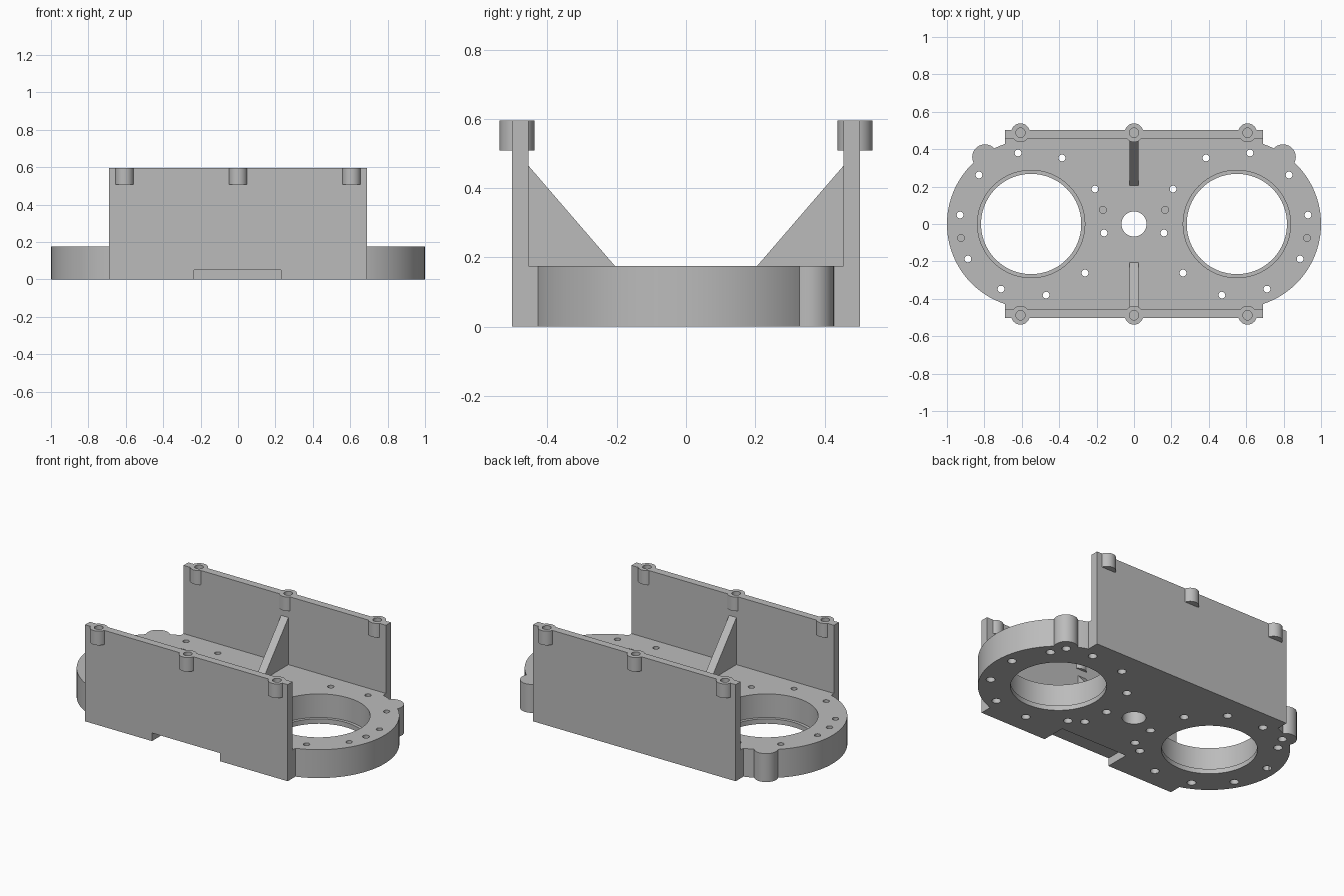
import bpy, bmesh, math
from mathutils import Matrix, Vector

old = bpy.data.objects.get("Cube")
if old:
    bpy.data.objects.remove(old, do_unlink=True)

GREY = (0.5, 0.5, 0.5, 1.0)
metal = bpy.data.materials.new("plain_grey")
metal.use_nodes = True
metal.diffuse_color = GREY
for node in metal.node_tree.nodes:
    if node.type == 'BSDF_PRINCIPLED':
        node.inputs["Base Color"].default_value = GREY

BASE_H, TOP = 0.175, 0.595
WALL_X, WALL_IN, WALL_OUT = 0.69, 0.455, 0.502
RING_X = 0.55


def finish(bm, name):
    bmesh.ops.recalc_face_normals(bm, faces=bm.faces)
    mesh = bpy.data.meshes.new(name)
    bm.to_mesh(mesh)
    bm.free()
    mesh.materials.append(metal)
    obj = bpy.data.objects.new(name, mesh)
    bpy.context.collection.objects.link(obj)
    return obj


def box(name, x0, x1, y0, y1, z0, z1):
    bm = bmesh.new()
    mid = Vector((x0 + x1, y0 + y1, z0 + z1)) / 2
    size = Matrix.Diagonal((x1 - x0, y1 - y0, z1 - z0, 1))
    bmesh.ops.create_cube(bm, size=1, matrix=Matrix.Translation(mid) @ size)
    return finish(bm, name)


def cylinders(name, points, radius, z0, z1, sides=24):
    bm = bmesh.new()
    for x, y in points:
        bmesh.ops.create_cone(bm, cap_ends=True, segments=sides, radius1=radius,
                              radius2=radius, depth=z1 - z0,
                              matrix=Matrix.Translation((x, y, (z0 + z1) / 2)))
    return finish(bm, name)


def combine(obj, tool, operation):
    mod = obj.modifiers.new("combine", 'BOOLEAN')
    mod.operation, mod.solver, mod.object = operation, 'EXACT', tool
    bpy.ops.object.select_all(action='DESELECT')
    bpy.context.view_layer.objects.active = obj
    obj.select_set(True)
    bpy.ops.object.modifier_apply(modifier=mod.name)
    bpy.data.objects.remove(tool, do_unlink=True)


def join(obj, tool):
    combine(obj, tool, 'UNION')


def cut(obj, tool):
    combine(obj, tool, 'DIFFERENCE')


def both_sides(points):
    return [(s * x, y) for x, y in points for s in (-1, 1)]


def notch():
    return box("notch", -0.235, 0.23, -0.6, -0.35, -0.05, 0.05)


def smooth(obj):
    bpy.ops.object.select_all(action='DESELECT')
    bpy.context.view_layer.objects.active = obj
    obj.select_set(True)
    bpy.ops.object.shade_smooth_by_angle(angle=math.radians(30))


# Base plate: block, two round ends and two rear lobes
base = box("base_plate", -WALL_X, WALL_X, -WALL_IN, WALL_IN, 0, BASE_H)
rings = both_sides([(RING_X, 0)])
lobes = both_sides([(0.797, 0.358)])
join(base, cylinders("round_ends", rings, 0.45, 0, BASE_H, 96))
join(base, cylinders("lobes", lobes, 0.068, 0, BASE_H, 40))

# Large stepped openings and the centre hole
cut(base, cylinders("bore", rings, 0.287, 0.03, 0.3, 96))
cut(base, cylinders("lip_bore", rings, 0.268, -0.1, 0.1, 96))
cut(base, cylinders("centre_hole", [(0, 0)], 0.067, -0.1, 0.3, 48))

# Screw holes, wider from underneath
screws = both_sides([(0.62, 0.38), (0.385, 0.353), (0.829, 0.262), (0.93, 0.048),
                     (0.888, -0.187), (0.711, -0.348), (0.47, -0.38),
                     (0.262, -0.262), (0.209, 0.187), (0.16, -0.048)])
cut(base, cylinders("screw_holes", screws, 0.018, -0.1, 0.3))
under = screws + both_sides([(0.787, 0.35), (0.183, -0.21)])
cut(base, cylinders("counterbores", under, 0.025, -0.1, 0.1))
pins = both_sides([(0.166, 0.075), (0.925, -0.075)])
cut(base, cylinders("pin_holes", pins, 0.019, 0.1, 0.3))
cut(base, notch())
smooth(base)

# Side walls with screw bosses along the top
for name, s in (("front", -1), ("back", 1)):
    y0, y1 = sorted((s * WALL_IN, s * WALL_OUT))
    wall = box(name + "_wall", -WALL_X, WALL_X, y0, y1, 0, TOP)
    spots = [(x, s * 0.488) for x in (-0.607, 0, 0.607)]
    join(wall, cylinders("bosses", spots, 0.05, 0.508, TOP, 40))
    cut(wall, cylinders("boss_holes", spots, 0.025, 0.53, 0.7))
    if s < 0:
        cut(wall, notch())
    smooth(wall)

    # Triangular brace between wall and base
    bm = bmesh.new()
    corners = [(0.205, BASE_H), (WALL_IN, BASE_H), (WALL_IN, 0.465)]
    face = bm.faces.new([bm.verts.new((-0.025, s * y, z)) for y, z in corners])
    moved = bmesh.ops.extrude_face_region(bm, geom=[face])["geom"]
    bmesh.ops.translate(bm, vec=(0.05, 0, 0),
                        verts=[v for v in moved if isinstance(v, bmesh.types.BMVert)])
    finish(bm, name + "_brace")
